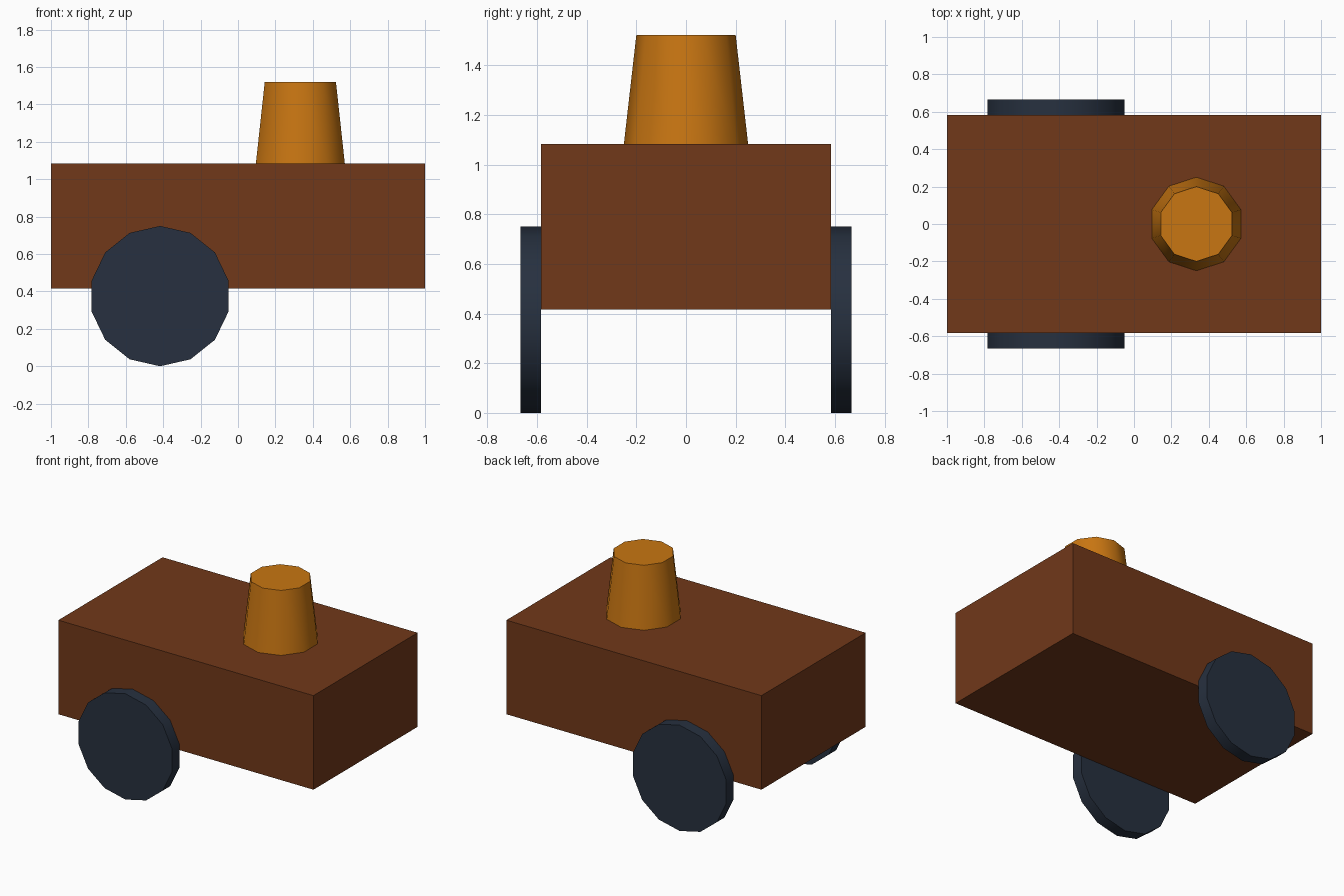
import bpy
from math import radians

if "Cube" in bpy.data.objects:
    bpy.data.objects.remove(bpy.data.objects["Cube"])


def material(name, rgb):
    mat = bpy.data.materials.new(name)
    mat.diffuse_color = (*rgb, 1)
    mat.use_nodes = True
    mat.node_tree.nodes["Principled BSDF"].inputs["Base Color"].default_value = mat.diffuse_color
    return mat


def finish(name, mat, smooth=False):
    ob = bpy.context.object
    ob.name = name
    ob.data.materials.append(mat)
    bpy.ops.object.transform_apply(location=False, rotation=True, scale=True)
    if smooth:
        bpy.ops.object.shade_smooth_by_angle(angle=radians(45))
    return ob


brown = material("brown", (0.165, 0.04, 0.01))
orange = material("orange", (0.58, 0.18, 0.006))
slate = material("slate", (0.02, 0.03, 0.05))

# Box body
bpy.ops.mesh.primitive_cube_add(size=1, location=(0, 0, 0.75))
bpy.context.object.scale = (2, 7 / 6, 2 / 3)
finish("body", brown)

# Tapered ten-sided funnel on the deck
z0, z1 = 1.0833, 1.5208
bpy.ops.mesh.primitive_cone_add(vertices=10, radius1=0.25, radius2=0.2, depth=z1 - z0,
                                location=(1 / 3, 0, (z0 + z1) / 2))
finish("funnel", orange, smooth=True)

# Fourteen-sided wheels flush against both sides
for side, name in ((-1, "front_wheel"), (1, "back_wheel")):
    bpy.ops.mesh.primitive_cylinder_add(vertices=14, radius=0.375, depth=1 / 12,
                                        location=(-5 / 12, side * 0.625, 0.375),
                                        rotation=(radians(90), 0, 0))
    finish(name, slate, smooth=True)
